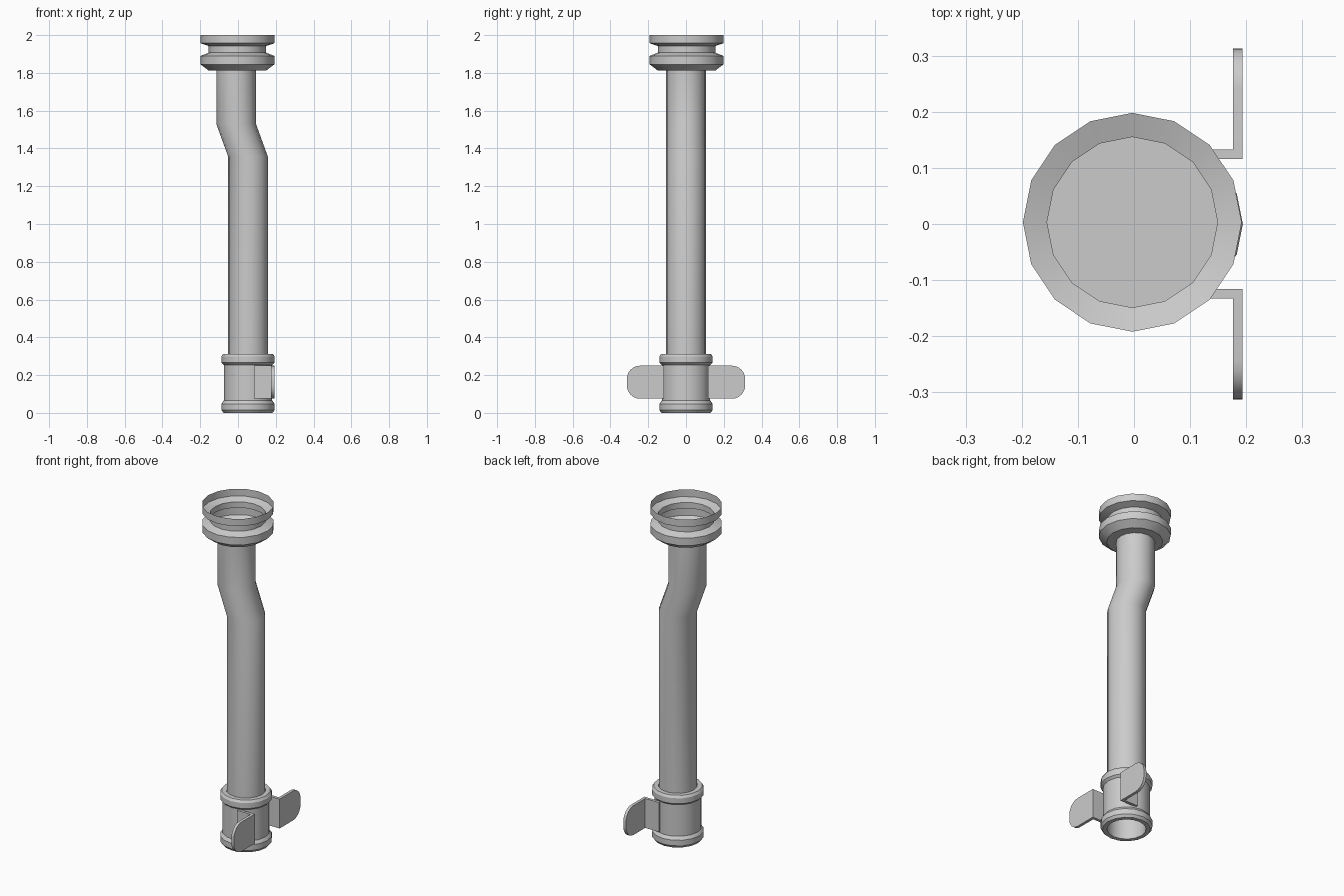
import bpy, bmesh
from math import cos, sin, pi, radians

cube = bpy.data.objects.get("Cube")
if cube:
    bpy.data.objects.remove(cube)

grey = bpy.data.materials.new("pipe_grey")
grey.use_nodes = True
grey.diffuse_color = (0.6, 0.6, 0.6, 1)
grey.node_tree.nodes["Principled BSDF"].inputs["Base Color"].default_value = (0.6, 0.6, 0.6, 1)

SIDES = 16
LOWER_X = 0.053


def finish(name, bm):
    mesh = bpy.data.meshes.new(name)
    bm.to_mesh(mesh)
    bm.free()
    mesh.materials.append(grey)
    obj = bpy.data.objects.new(name, mesh)
    bpy.context.collection.objects.link(obj)
    bpy.ops.object.select_all(action='DESELECT')
    obj.select_set(True)
    bpy.context.view_layer.objects.active = obj
    bpy.ops.object.shade_smooth_by_angle(angle=radians(30))
    return obj


def lathe(name, profile, cy=0.0, floor=False, closed=False):
    """Turn rings of (radius, height, centre x), listed upwards on the outside."""
    bm = bmesh.new()
    rings = [[bm.verts.new((cx + r * cos(2 * pi * i / SIDES),
                            cy + r * sin(2 * pi * i / SIDES), z))
              for i in range(SIDES)] for r, z, cx in profile]
    pairs = list(zip(rings, rings[1:]))
    if closed:
        pairs.append((rings[-1], rings[0]))
    for a, b in pairs:
        for i in range(SIDES):
            j = (i + 1) % SIDES
            bm.faces.new((a[i], a[j], b[j], b[i]))
    if floor:
        bm.faces.new(rings[0][::-1])
    return finish(name, bm)


def prism(name, points, direction):
    """Extrude a flat outline along a direction."""
    bm = bmesh.new()
    face = bm.faces.new([bm.verts.new(p) for p in points])
    grown = bmesh.ops.extrude_face_region(bm, geom=[face], use_keep_orig=True)
    bmesh.ops.translate(bm, vec=direction,
                        verts=[v for v in grown["geom"] if isinstance(v, bmesh.types.BMVert)])
    bmesh.ops.recalc_face_normals(bm, faces=bm.faces)
    return finish(name, bm)


# Open, thin-walled socket at the top
TOP_X = -0.003
lathe("top_socket", [(r, z, TOP_X) for r, z in (
    (0.152, 1.812), (0.195, 1.845), (0.195, 1.89), (0.152, 1.907),
    (0.152, 1.942), (0.195, 1.957), (0.195, 2.0))], cy=0.003, floor=True)

# Pipe with an offset bend
lathe("bent_pipe", [(0.105, 0.06, LOWER_X), (0.105, 1.357, LOWER_X),
                    (0.105, 1.53, -0.01), (0.105, 1.812, -0.01)])

# Bottom collar with a rolled bead at each end, hollow inside
lathe("bottom_collar", [(r, z, LOWER_X) for r, z in (
    (0.13, 0.0), (0.141, 0.015), (0.141, 0.048), (0.128, 0.066),
    (0.128, 0.254), (0.141, 0.266), (0.141, 0.298), (0.132, 0.312),
    (0.106, 0.312), (0.106, 0.0))], closed=True)

# Pair of fixing lugs: a short arm and a round-cornered plate on each side
Z0, Z1, RAD = 0.075, 0.25, 0.07
INNER, OUTER, THICK = 0.116, 0.313, 0.017
PLATE_X = 0.176
for side, label in ((1, "back"), (-1, "front")):
    outline = [(INNER, Z1), (INNER, Z0)]
    for zc, start in ((Z0 + RAD, -pi / 2), (Z1 - RAD, 0)):
        for k in range(7):
            a = start + k * pi / 12
            outline.append((OUTER - RAD + RAD * cos(a), zc + RAD * sin(a)))
    prism(label + "_lug_plate", [(PLATE_X, side * y, z) for y, z in outline], (THICK, 0, 0))
    y = side * INNER
    prism(label + "_lug_arm", [(0.085, y, Z0), (PLATE_X, y, Z0), (PLATE_X, y, Z1), (0.085, y, Z1)],
          (0, side * THICK, 0))
